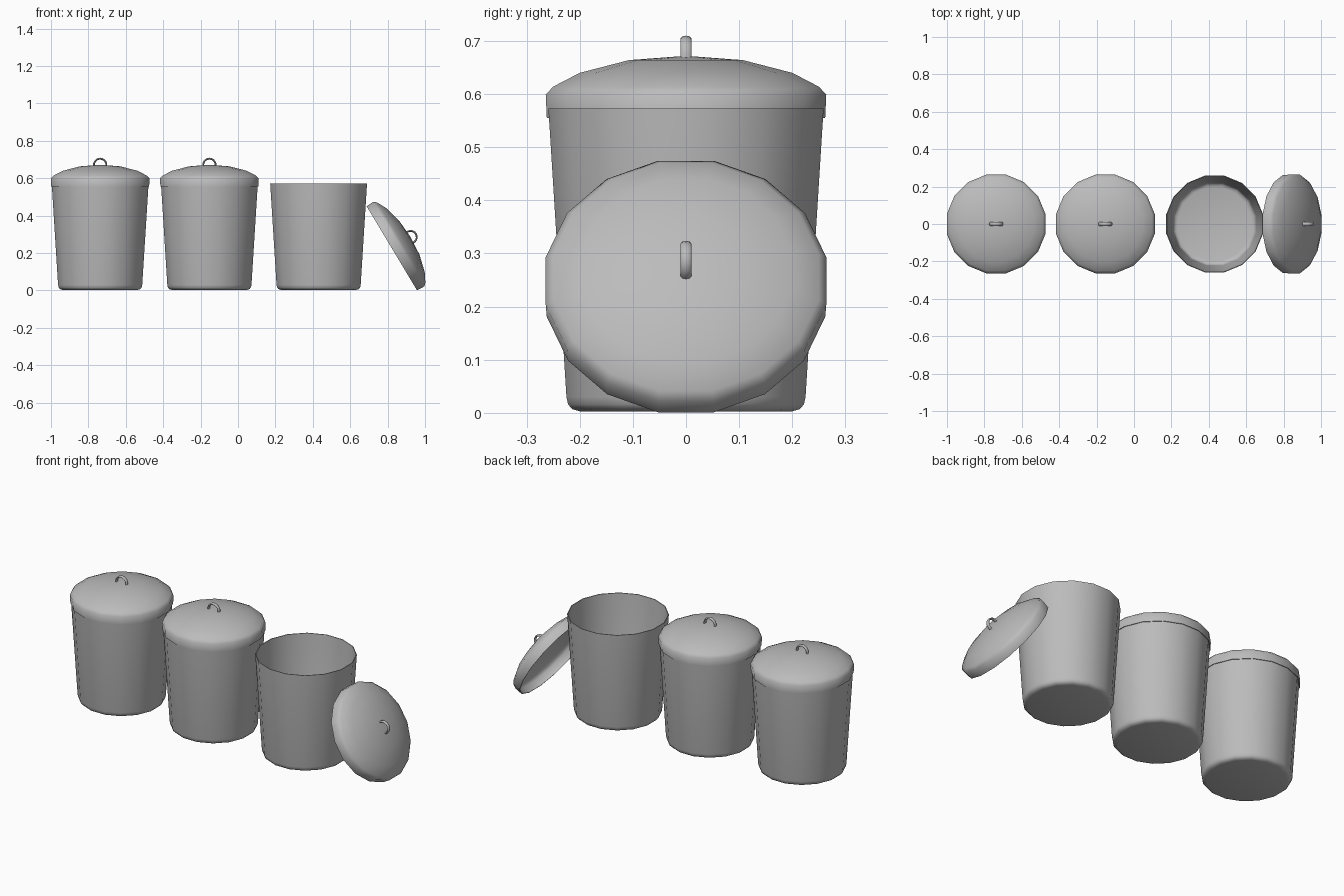
import bpy, bmesh, math
from math import pi, sin, cos
from mathutils import Matrix

if "Cube" in bpy.data.objects:
    bpy.data.objects.remove(bpy.data.objects["Cube"])

SIDES = 16
WALL = 0.004

grey = bpy.data.materials.new("grey metal")
grey.use_nodes = True
colour = (0.5, 0.5, 0.5, 1)
grey.diffuse_color = colour
grey.node_tree.nodes["Principled BSDF"].inputs["Base Color"].default_value = colour


def finish(bm, name, matrix, angle):
    bmesh.ops.recalc_face_normals(bm, faces=bm.faces)
    mesh = bpy.data.meshes.new(name)
    bm.to_mesh(mesh)
    bm.free()
    mesh.materials.append(grey)
    ob = bpy.data.objects.new(name, mesh)
    bpy.context.collection.objects.link(ob)
    ob.matrix_world = matrix
    bpy.ops.object.select_all(action="DESELECT")
    ob.select_set(True)
    bpy.context.view_layer.objects.active = ob
    bpy.ops.object.shade_smooth_by_angle(angle=math.radians(angle))
    return ob


def lathe(name, outer, matrix):
    """Thin-walled turned shell; the profile runs from the rim to the axis."""
    bm = bmesh.new()
    # inner wall: the profile pulled in, starting from the same rim height
    away = 1 if outer[0][1] > outer[-1][1] else -1
    inner = [(max(r - WALL, 0), z + (away * WALL if i else 0))
             for i, (r, z) in enumerate(outer)]
    profile = outer + inner[::-1]
    rings = []
    for r, z in profile:
        if r < 0.001:
            rings.append([bm.verts.new((0, 0, z))] * SIDES)
            continue
        r /= cos(pi / SIDES)        # radii are measured across the flats
        turns = [(k + 0.5) * 2 * pi / SIDES for k in range(SIDES)]
        rings.append([bm.verts.new((r * cos(a), r * sin(a), z)) for a in turns])
    for a, b in zip(rings, rings[1:] + rings[:1]):
        for k in range(SIDES):
            n = (k + 1) % SIDES
            corners = list(dict.fromkeys((a[k], a[n], b[n], b[k])))
            if len(corners) > 2:
                bm.faces.new(corners)
    return finish(bm, name, matrix, 60)


def handle(name, matrix, base, steps=10, around=8):
    """Half hoop with an oval section standing on the lid."""
    bm = bmesh.new()
    rings = []
    for i in range(steps + 1):
        t = -0.15 + (pi + 0.3) * i / steps
        ring = []
        for j in range(around):
            u = 2 * pi * j / around
            r = 0.033 + 0.005 * cos(u)
            ring.append(bm.verts.new((r * cos(t), 0.01 * sin(u), base + r * sin(t))))
        rings.append(ring)
    for a, b in zip(rings, rings[1:]):
        for j in range(around):
            n = (j + 1) % around
            bm.faces.new((a[j], a[n], b[n], b[j]))
    bm.faces.new(rings[0])
    bm.faces.new(rings[-1])
    return finish(bm, name, matrix, 60)


can_profile = [(0.259, 0.573), (0.225, 0.03), (0.222, 0.016), (0.214, 0.007),
               (0.2, 0.003), (0, 0.003)]
# lid heights start from its own rim
lid_profile = [(0.262, 0), (0.264, 0.044), (0.25, 0.059), (0.2, 0.085),
               (0.107, 0.109), (0, 0.117)]
LID_HEIGHT = 0.555


def lid(label, matrix):
    lathe(label + "_lid", lid_profile, matrix)
    handle(label + "_lid_handle", matrix, 0.117)


# Three bins in a row, two of them closed
for label, x, closed in (("right_bin", -0.737, True), ("middle_bin", -0.153, True),
                         ("open_bin", 0.431, False)):
    lathe(label + "_body", can_profile, Matrix.Translation((x, 0, 0)))
    if closed:
        lid(label, Matrix.Translation((x, 0, LID_HEIGHT)))

# Loose lid leaning against the open bin
lid("leaning", Matrix.Translation((0.8225, 0, 0.2255))
    @ Matrix.Rotation(math.radians(59), 4, "Y"))
